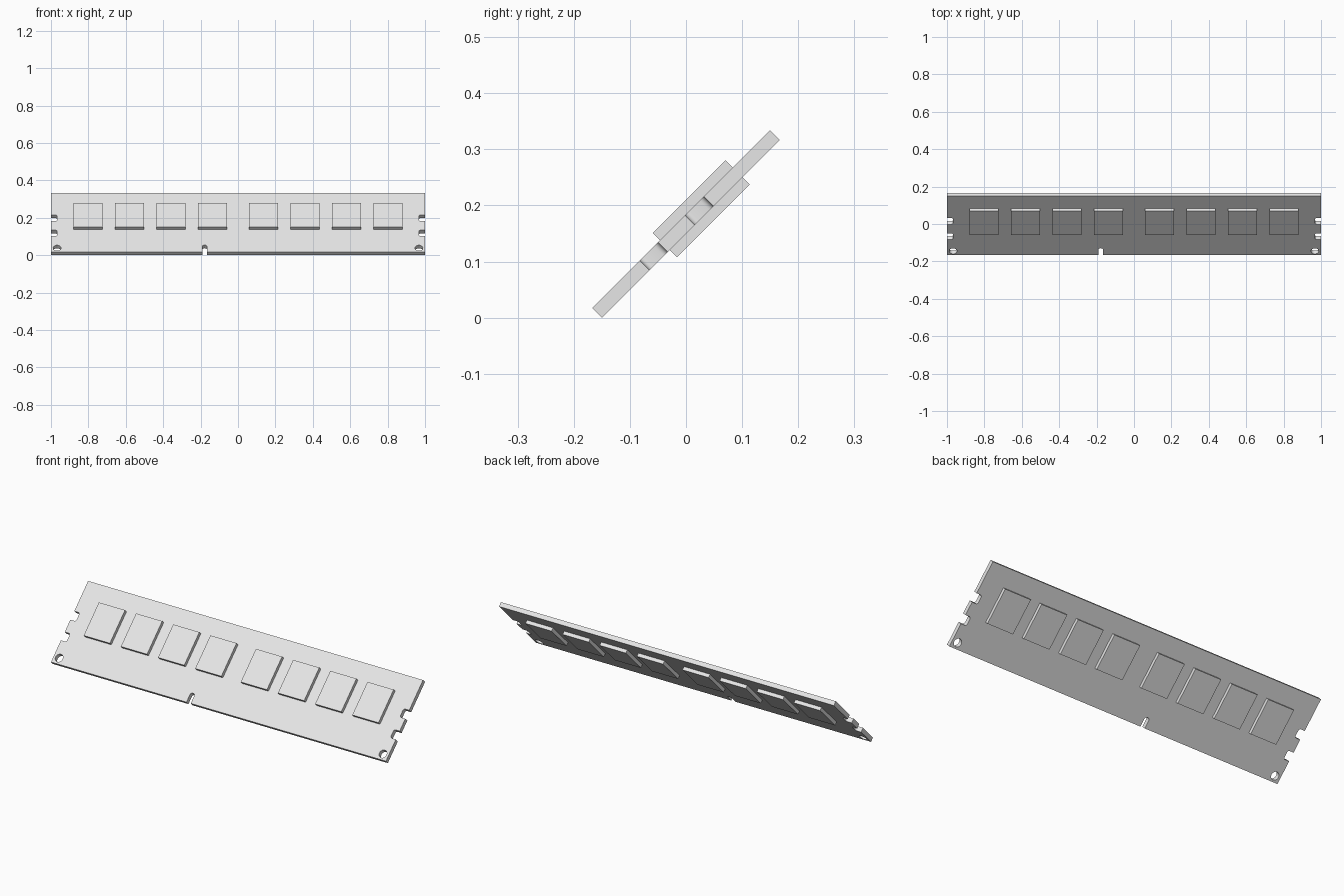
import bpy
import bmesh
from math import sin, cos, pi
from mathutils import Matrix

cube = bpy.data.objects.get("Cube")
if cube:
    bpy.data.objects.remove(cube, do_unlink=True)

HALF_HEIGHT = 0.224
HALF_THICK = 0.012
TILT = Matrix.Translation((0, 0, 0.167)) @ Matrix.Rotation(pi / 4, 4, "X")

grey = bpy.data.materials.new("light_grey")
grey.use_nodes = True
grey.diffuse_color = (0.8, 0.8, 0.8, 1)
grey.node_tree.nodes["Principled BSDF"].inputs["Base Color"].default_value = (0.8, 0.8, 0.8, 1)


def arc(x, y, radius, start, end, steps):
    """Points along an arc; angles are in half turns."""
    angles = [pi * (start + (end - start) * i / steps) for i in range(steps + 1)]
    return [(x + radius * cos(a), y + radius * sin(a)) for a in angles]


def end_notch(low, high, depth=0.033, r=0.01):
    """Notch in the +x end with rounded inner corners, from low to high."""
    inner = 1 - depth + r
    return ([(1, low)] + arc(inner, low + r, r, 1.5, 1, 4)
            + arc(inner, high - r, r, 1, 0.5, 4) + [(1, high)])


# Board outline: one end with its latch notches, mirrored for the other end
left_end = ([(1, -HALF_HEIGHT)] + end_notch(-0.104, -0.058)
            + end_notch(0.01, 0.057) + [(1, HALF_HEIGHT)])
right_end = [(-x, y) for x, y in reversed(left_end)]

# Key slot in the lower edge, with a round top
slot_x, slot_r, slot_top = -0.178, 0.013, -0.171
key_slot = ([(slot_x - slot_r, -HALF_HEIGHT)]
            + arc(slot_x, slot_top - slot_r, slot_r, 1, 0, 10)
            + [(slot_x + slot_r, -HALF_HEIGHT)])

# Round holes in the lower corners
holes = [arc(side * 0.967, -0.193, 0.021, 0, 2, 24)[:-1] for side in (-1, 1)]

# Board: filled outline with thickness
curve = bpy.data.curves.new("board", "CURVE")
curve.dimensions = "2D"
curve.fill_mode = "BOTH"
curve.extrude = HALF_THICK
for loop in [left_end + right_end + key_slot] + holes:
    spline = curve.splines.new("POLY")
    spline.points.add(len(loop) - 1)
    for point, (x, y) in zip(spline.points, loop):
        point.co = (x, y, 0, 1)
    spline.use_cyclic_u = True
board = bpy.data.objects.new("board", curve)
bpy.context.collection.objects.link(board)
board.matrix_world = TILT
for obj in bpy.context.selected_objects:
    obj.select_set(False)
bpy.context.view_layer.objects.active = board
board.select_set(True)
bpy.ops.object.convert(target="MESH")
board = bpy.context.view_layer.objects.active

# Weld the caps to the rim
bm = bmesh.new()
bm.from_mesh(board.data)
bmesh.ops.remove_doubles(bm, verts=bm.verts, dist=0.0001)
bmesh.ops.recalc_face_normals(bm, faces=bm.faces)
bm.to_mesh(board.data)
bm.free()
board.data.materials.clear()
board.data.materials.append(grey)
bpy.ops.object.shade_smooth_by_angle()

# Memory chips: two groups of four on each face of the board
CHIP_RISE = 0.0185
chip_mesh = bpy.data.meshes.new("chip")
bm = bmesh.new()
bmesh.ops.create_cube(bm, size=1, matrix=Matrix.Diagonal((0.156, 0.183, CHIP_RISE, 1)))
bm.to_mesh(chip_mesh)
bm.free()
chip_mesh.materials.append(grey)

for face, n in (("front", 1), ("back", -1)):
    for side, s in (("left", 1), ("right", -1)):
        for i in range(4):
            chip = bpy.data.objects.new(f"{face}_chip_{side}_{i + 1}", chip_mesh)
            bpy.context.collection.objects.link(chip)
            chip.matrix_world = TILT @ Matrix.Translation(
                (s * (0.136 + 0.222 * i), 0.0385, n * (HALF_THICK + CHIP_RISE / 2)))
